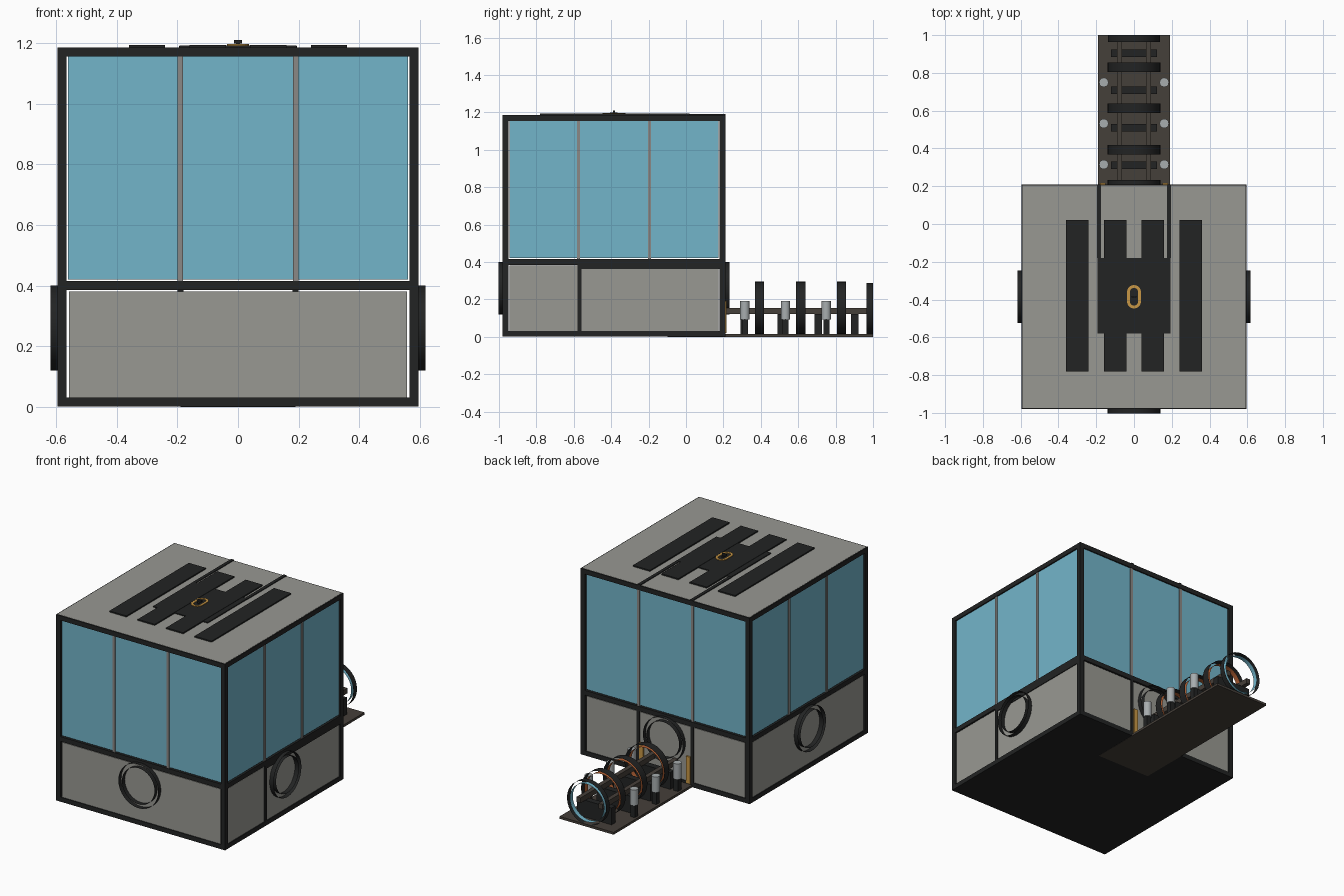
import bpy, bmesh, math
from mathutils import Matrix

if "Cube" in bpy.data.objects:
    bpy.data.objects.remove(bpy.data.objects["Cube"])


def material(name, rgb):
    m = bpy.data.materials.new(name)
    m.diffuse_color = (*rgb, 1)
    m.use_nodes = True
    m.node_tree.nodes["Principled BSDF"].inputs["Base Color"].default_value = m.diffuse_color
    return m


DARK = material("dark frame", (0.016, 0.017, 0.017))
GREY = material("grey panel", (0.315, 0.315, 0.288))
GLASS = material("blue glass", (0.171, 0.462, 0.591))
MULLION = material("mullion grey", (0.26, 0.25, 0.24))
BROWN = material("brown metal", (0.060, 0.050, 0.041))
CANISTER = material("light canister", (0.39, 0.42, 0.43))
ORANGE = material("copper orange", (0.45, 0.12, 0.035))
GOLD = material("gold", (0.58, 0.31, 0.06))


def finish(name, bm, mat):
    me = bpy.data.meshes.new(name)
    bm.to_mesh(me)
    bm.free()
    me.materials.append(mat)
    ob = bpy.data.objects.new(name, me)
    bpy.context.collection.objects.link(ob)
    return ob


def box(name, x, y, z, mat):
    """Box from (min, max) ranges."""
    bm = bmesh.new()
    bmesh.ops.create_cube(bm, size=1)
    for v in bm.verts:
        v.co = [r[0] if c < 0 else r[1] for c, r in zip(v.co, (x, y, z))]
    return finish(name, bm, mat)


def tube(name, centre, axis, radius, length, mat, caps=False, sides=32):
    """Thin open sleeve or capped cylinder along an axis."""
    bm = bmesh.new()
    rot = {"x": Matrix.Rotation(math.pi / 2, 4, "Y"),
           "y": Matrix.Rotation(math.pi / 2, 4, "X"),
           "z": Matrix.Identity(4)}[axis]
    bmesh.ops.create_cone(bm, cap_ends=caps, segments=sides, radius1=radius,
                          radius2=radius, depth=length,
                          matrix=Matrix.Translation(centre) @ rot)
    for f in bm.faces:
        f.smooth = len(f.verts) == 4
    for e in bm.edges:
        e.smooth = not any(len(f.verts) > 4 for f in e.link_faces)
    return finish(name, bm, mat)


H = 0.595            # half width of the cube room
CY = -0.385          # room centre in y
TOP = 1.185
P = 0.03             # frame thickness
Y0, Y1 = CY - H, CY + H

# Floor, corner posts and roof slab
box("floor", (-H, H), (Y0, Y1), (0.001, P), DARK)
box("roof_slab", (-H, H), (Y0, Y1), (TOP - P, TOP), DARK)
for sx in (-1, 1):
    for sy in (-1, 1):
        xs = sorted((sx * H, sx * (H - P)))
        ys = sorted((CY + sy * H, CY + sy * (H - P)))
        box("corner_post", xs, ys, (P, TOP - P), DARK)


def wall_box(name, side, u, depth, z, mat):
    """Box on a wall; u runs along the wall, depth is (inner, outer) from the outer face."""
    axis, s = side
    d = sorted((s * (H + depth[0]), s * (H + depth[1])))
    if axis == "x":
        return box(name, d, (CY + u[0], CY + u[1]), z, mat)
    return box(name, u, (CY + d[0], CY + d[1]), z, mat)


# Four walls: lower panel, middle rail, three panes, mullions and round port
for side in (("x", -1), ("x", 1), ("y", -1), ("y", 1)):
    axis, s = side
    wall_box("lower_panel", side, (-0.558, 0.558), (-0.02, -0.005), (P, 0.38), GREY)
    wall_box("middle_rail", side, (-H + P, H - P), (-P, 0), (0.385, 0.415), DARK)
    for i in (-1, 0, 1):
        c = i * 0.377
        wall_box("glass_pane", side, (c - 0.183, c + 0.183), (-0.02, -0.008),
                 (0.42, TOP - P), GLASS)
    for i in (-1, 1):
        c = i * 0.19
        wall_box("window_mullion", side, (c - 0.009, c + 0.009), (-0.025, -0.003),
                 (0.415, TOP - P), MULLION)
    out = s * (H + 0.001)
    centre = (out, CY, 0.26) if axis == "x" else (0, CY + out, 0.26)
    tube("port_outer_sleeve", centre, axis, 0.14, 0.044, DARK)
    tube("port_inner_sleeve", centre, axis, 0.115, 0.044, DARK)

# Right wall access frame and back wall door posts
right, back = ("x", 1), ("y", 1)
wall_box("access_post", right, (-0.195, -0.175), (-P, 0), (P, 0.385), DARK)
wall_box("access_header", right, (-0.175, H - P), (-P, 0), (0.362, 0.385), DARK)
for s in (-1, 1):
    wall_box("door_post", back, (s * 0.19 - 0.01, s * 0.19 + 0.01), (-P, 0),
             (P, 0.385), DARK)
    wall_box("door_marker", back, (s * 0.165 - 0.014, s * 0.165 + 0.014),
             (-0.005, 0.006), (0.02, 0.19), GOLD)

# Roof skin, long strips, centre plate and the two channels to the back
box("roof_panel", (-H + 0.006, H - 0.006), (Y0 + 0.006, Y1 - 0.006),
    (TOP - 0.003, TOP + 0.001), GREY)
for x in (-0.3, -0.1, 0.1, 0.3):
    box("roof_strip", (x - 0.06, x + 0.06), (-0.78, 0.02), (TOP, TOP + 0.009), DARK)
box("roof_centre_plate", (-0.193, 0.193), (-0.58, -0.18), (TOP, TOP + 0.007), DARK)
for s in (-1, 1):
    box("roof_channel", (s * 0.185 - 0.01, s * 0.185 + 0.01), (-0.18, Y1),
        (TOP, TOP + 0.006), DARK)

# Gold rounded rim around a small dark hatch knob
bm = bmesh.new()
rings = []
for r, half in ((0.037, 0.025), (0.022, 0.025)):
    loop = []
    for k in range(24):
        a = 2 * math.pi * (k + 0.5) / 24
        loop.append(bm.verts.new((r * math.cos(a),
                                  CY + r * math.sin(a) + math.copysign(half, math.sin(a)),
                                  TOP + 0.011)))
    rings.append(loop)
for k in range(24):
    j = (k + 1) % 24
    bm.faces.new((rings[0][k], rings[0][j], rings[1][j], rings[1][k]))
rim = finish("hatch_rim", bm, GOLD)
solid = rim.modifiers.new("thickness", "SOLIDIFY")
solid.thickness = 0.005
box("hatch_stem", (-0.006, 0.006), (CY - 0.02, CY + 0.02), (TOP + 0.006, TOP + 0.014), DARK)
box("hatch_knob", (-0.014, 0.014), (CY - 0.005, CY + 0.005), (TOP + 0.013, TOP + 0.025), DARK)

# Rear walkway with rails and cross supports
box("walkway_plank", (-0.19, 0.19), (-0.1, 1.0), (0, 0.015), BROWN)
for s in (-1, 1):
    box("walkway_rail", (s * 0.077 - 0.014, s * 0.077 + 0.014), (Y1, 0.97),
        (0.122, 0.155), BROWN)
for y in (0.312, 0.51, 0.708, 0.903):
    box("rail_support", (-0.122, 0.122), (y - 0.02, y + 0.02), (0.015, 0.122), DARK)

# Hoops over the walkway with copper liners, and the glowing end hoop
for y in (0.393, 0.613, 0.831):
    tube("hoop_sleeve", (0, y, 0.155), "y", 0.14, 0.05, DARK)
    tube("hoop_liner", (0, y, 0.155), "y", 0.122, 0.034, ORANGE)
tube("end_hoop_sleeve", (0, 0.982, 0.15), "y", 0.138, 0.036, DARK)
tube("end_hoop_liner", (0, 0.982, 0.15), "y", 0.12, 0.03, GLASS)

# Canisters on dark feet beside the rails
for y in (0.315, 0.532, 0.75):
    for s in (-1, 1):
        tube("canister", (s * 0.16, y, 0.142), "z", 0.025, 0.1, CANISTER, True, 12)
        box("canister_foot", (s * 0.16 - 0.016, s * 0.16 + 0.016),
            (y - 0.016, y + 0.016), (0.015, 0.095), DARK)
